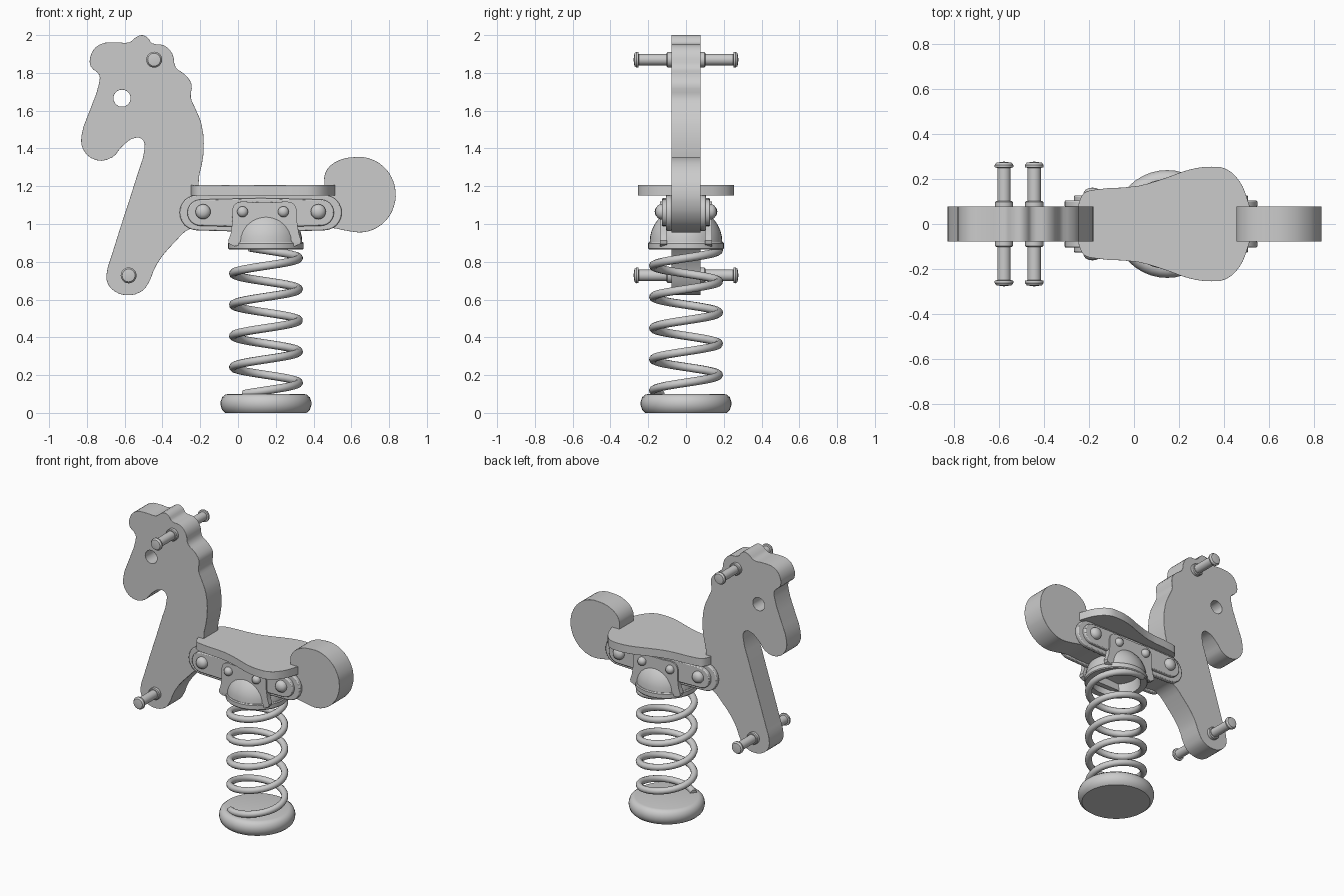
import bpy, bmesh, math
from math import pi, sin, cos

if "Cube" in bpy.data.objects:
    bpy.data.objects.remove(bpy.data.objects["Cube"])

CX = 0.148   # x of the spring axis


def finish(ob, angle=35):
    bpy.ops.object.select_all(action='DESELECT')
    ob.select_set(True)
    bpy.context.view_layer.objects.active = ob
    bpy.ops.object.shade_smooth_by_angle(angle=math.radians(angle))
    return ob


def circle(x, z, r, n=8):
    return [(x + r * cos(2 * pi * i / n), z + r * sin(2 * pi * i / n)) for i in range(n)]


def pill(x0, x1, z, r, n=6):
    right = [(x1 + r * cos(a), z + r * sin(a)) for a in [-pi / 2 + pi * i / n for i in range(n + 1)]]
    left = [(x0 - r * cos(a), z - r * sin(a)) for a in [-pi / 2 + pi * i / n for i in range(n + 1)]]
    return right + left


def plate(name, outlines, thick, loc, flat=False, bevel=0.006, res=3):
    """Board cut from smooth outlines; upright unless flat."""
    cu = bpy.data.curves.new(name, 'CURVE')
    cu.dimensions, cu.fill_mode = '2D', 'BOTH'
    cu.extrude = thick / 2
    cu.resolution_u = res
    for pts in outlines:
        sp = cu.splines.new('BEZIER')
        sp.bezier_points.add(len(pts) - 1)
        for bp, (a, b) in zip(sp.bezier_points, pts):
            bp.co = (a, b, 0)
            bp.handle_left_type = bp.handle_right_type = 'AUTO'
        sp.use_cyclic_u = True
    ob = bpy.data.objects.new(name, cu)
    bpy.context.collection.objects.link(ob)
    bpy.ops.object.select_all(action='DESELECT')
    ob.select_set(True)
    bpy.context.view_layer.objects.active = ob
    bpy.ops.object.convert(target='MESH')
    ob = bpy.context.view_layer.objects.active
    bm = bmesh.new()
    bm.from_mesh(ob.data)
    bmesh.ops.remove_doubles(bm, verts=bm.verts, dist=0.0005)
    bmesh.ops.recalc_face_normals(bm, faces=bm.faces)
    bm.to_mesh(ob.data)
    bm.free()
    ob.location = loc
    if not flat:
        ob.rotation_euler.x = pi / 2
    m = ob.modifiers.new('edge', 'BEVEL')
    m.width, m.segments, m.limit_method, m.angle_limit = bevel, 2, 'ANGLE', math.radians(60)
    return finish(ob)


def lathe(name, prof, loc, side=0, seg=32):
    """Turned part about z, or about y when side is +1 / -1."""
    bm = bmesh.new()
    vs = [bm.verts.new((r, 0, z)) for r, z in prof]
    es = [bm.edges.new(p) for p in zip(vs, vs[1:])]
    bmesh.ops.spin(bm, geom=vs + es, cent=(0, 0, 0), axis=(0, 0, 1), angle=2 * pi, steps=seg)
    bmesh.ops.remove_doubles(bm, verts=bm.verts, dist=0.0002)
    bmesh.ops.recalc_face_normals(bm, faces=bm.faces)
    me = bpy.data.meshes.new(name)
    bm.to_mesh(me)
    bm.free()
    ob = bpy.data.objects.new(name, me)
    bpy.context.collection.objects.link(ob)
    ob.location = loc
    ob.rotation_euler.x = -side * pi / 2
    return finish(ob)


# horse body board: head, leg, belly, round tail, back, mane
tail = [(0.64 + 0.195 * cos(a), 1.155 + 0.2 * sin(a))
        for a in [math.radians(-105 + 22 * i) for i in range(10)]]
body = [(-.51, 2.0), (-.545, 1.985), (-.575, 1.962), (-.65, 1.962), (-.733, 1.95), (-.777, 1.9), (-.78, 1.835),
        (-.735, 1.79), (-.737, 1.74), (-.785, 1.6), (-.828, 1.47), (-.82, 1.395), (-.75, 1.338),
        (-.664, 1.354), (-.617, 1.407), (-.54, 1.457), (-.502, 1.443), (-.497, 1.385), (-.53, 1.27),
        (-.67, .83), (-.695, .74), (-.69, .686), (-.653, .644), (-.59, .623), (-.52, .638),
        (-.484, .67), (-.43, .787), (-.336, .903), (-.246, .978), (-.15, .975), (.4, .975), (.49, .98)]
body += tail
body += [(.51, 1.325), (.46, 1.265), (.457, 1.2), (.44, 1.155), (.3, 1.155), (-.1, 1.155), (-.2, 1.16),
         (-.21, 1.2), (-.183, 1.37), (-.193, 1.528), (-.23, 1.62), (-.25, 1.67), (-.246, 1.74),
         (-.28, 1.79), (-.33, 1.83), (-.347, 1.9), (-.39, 1.945), (-.455, 1.957), (-.48, 1.988)]
plate('horse_body', [body, circle(-.614, 1.666, .045)], .156, (0, 0, 0))

# seat board
half = [(-.25, .06), (-.24, .11), (-.22, .14), (-.18, .152), (.02, .17), (.14, .205), (.25, .243),
        (.345, .255), (.41, .245), (.47, .19), (.505, .11), (.52, .05)]
plate('seat', [half + [(x, -y) for x, y in reversed(half)]], .055, (0, 0, 1.178), flat=True, bevel=.008)

# handle grips and foot pegs: flange, bar, end cap
peg = [(0, .07), (.041, .07), (.041, .097), (.036, .102), (.03, .102), (.03, .25),
       (.041, .252), (.042, .262), (.034, .273), (0, .278)]
bolt = [(0, -.05), (.04, -.05), (.04, .012), (.032, .026), (.016, .034), (0, .036)]
small_bolt = [(r * .72, z * .8) for r, z in bolt]

bracket = [(.33, .895), (.322, .95), (.312, 1.02), (.308, 1.085), (.285, 1.113), (.2, 1.115), (.08, 1.115),
           (-.005, 1.113), (-.028, 1.085), (-.03, 1.02), (-.038, .95), (-.048, .895), (.05, .895), (.23, .895)]

for side, tag in ((1, 'left'), (-1, 'right')):
    lathe('hand_grip_' + tag, peg, (-.444, 0, 1.87), side)
    lathe('foot_peg_' + tag, peg, (-.579, 0, .728), side)
    # layered side plates
    plate('side_plate_' + tag, [pill(-.215, .455, 1.06, .094)], .03, (0, side * .09, 0), res=2)
    plate('side_pad_' + tag, [pill(-.198, .438, 1.06, .07)], .05, (0, side * .102, 0), res=2)
    plate('bracket_' + tag, [bracket], .035, (0, side * .119, 0), bevel=.004)
    # bolts
    for i, x in enumerate((-.185, .425)):
        lathe(f'side_bolt_{tag}_{i}', bolt, (x, side * .126, 1.065), side, 20)
    for i, x in enumerate((.024, .24)):
        lathe(f'bracket_bolt_{tag}_{i}', small_bolt, (x, side * .137, 1.065), side, 20)

# domed spring cap with flange, hollow underneath
dome = [(.192 * sin(a), .905 + .187 * cos(a)) for a in [pi / 2 * i / 10 for i in range(11)]]
lathe('spring_cap', dome + [(.195, .905), (.2, .898), (.2, .87), (.195, .864), (.155, .864),
                            (.145, .94), (0, .96)], (CX, 0, 0), seg=40)

# coil spring
cu = bpy.data.curves.new('spring', 'CURVE')
cu.dimensions = '3D'
cu.bevel_depth, cu.bevel_resolution = .022, 3
sp = cu.splines.new('POLY')
N = 170
sp.points.add(N)
for i, p in enumerate(sp.points):
    z = .1 + .775 * i / N
    a = 2 * pi * (z - .82) / .165
    p.co = (CX + .174 * cos(a), .174 * sin(a), z, 1)
cu.use_fill_caps = True
spring = bpy.data.objects.new('spring', cu)
bpy.context.collection.objects.link(spring)
bpy.context.view_layer.objects.active = spring
bpy.ops.object.select_all(action='DESELECT')
spring.select_set(True)
bpy.ops.object.convert(target='MESH')
finish(bpy.context.view_layer.objects.active, 50)

# ground base
lathe('base', [(0, 0), (.215, 0), (.232, .015), (.24, .04), (.24, .06), (.232, .083), (.215, .097),
               (.2, .1), (0, .1)], (CX, 0, 0), seg=40)
